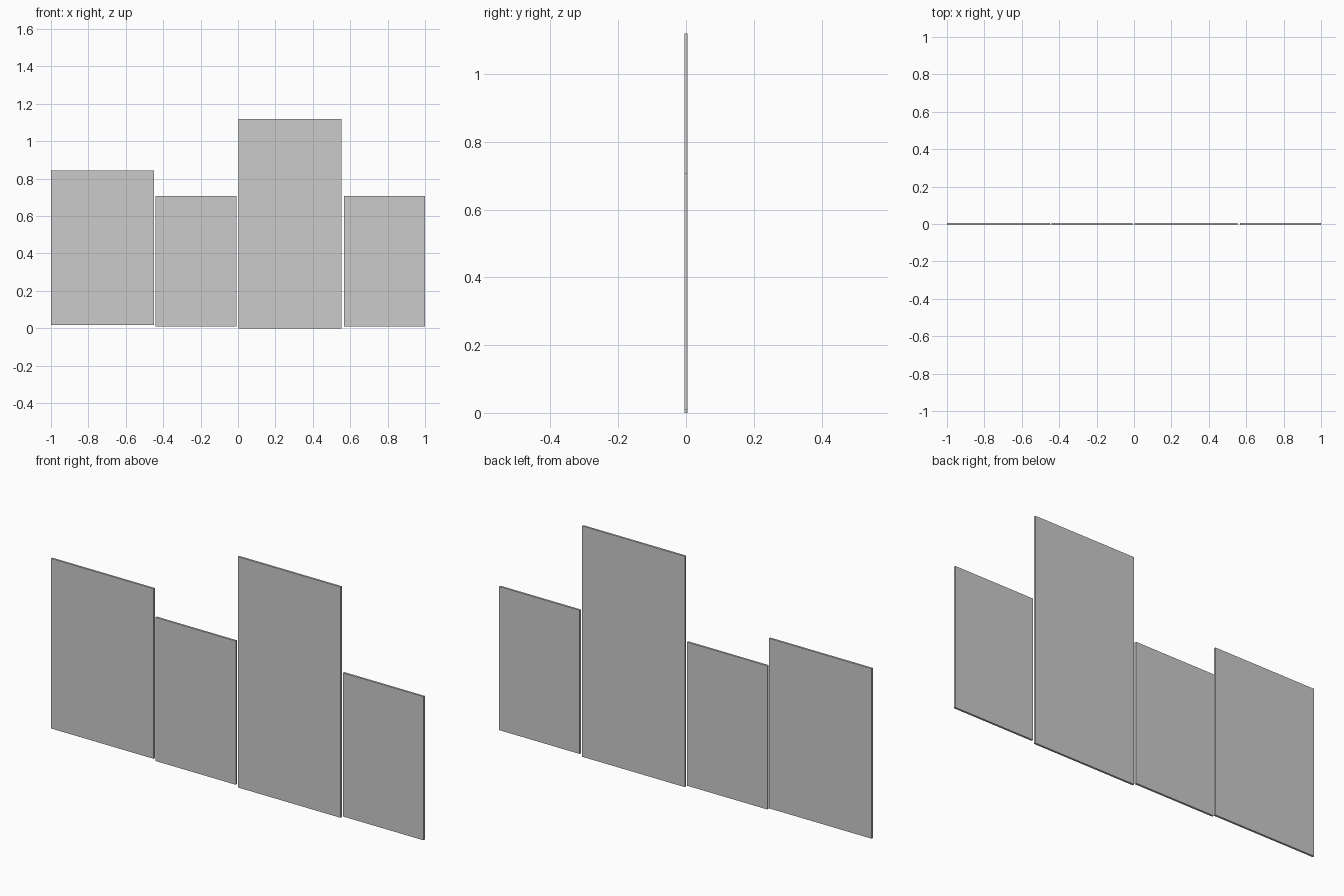
import bpy

if "Cube" in bpy.data.objects:
    bpy.data.objects.remove(bpy.data.objects["Cube"])

THICKNESS = 0.01


def panel(name, x0, x1, z0, z1):
    """Thin upright board spanning x0..x1 and z0..z1, centred on y = 0."""
    bpy.ops.mesh.primitive_cube_add(
        size=1, location=((x0 + x1) / 2, 0, (z0 + z1) / 2))
    obj = bpy.context.object
    obj.name = name
    obj.scale = (x1 - x0, THICKNESS, z1 - z0)
    bpy.ops.object.transform_apply(location=False, rotation=False, scale=True)
    return obj


# Row of four flat panels, left to right
panel("wide_panel_left", -1.0, -0.449, 0.018, 0.843)
panel("small_panel_middle", -0.44, -0.008, 0.01, 0.707)
panel("tall_panel", 0.003, 0.554, 0.0, 1.12)
panel("small_panel_right", 0.567, 1.0, 0.01, 0.707)
